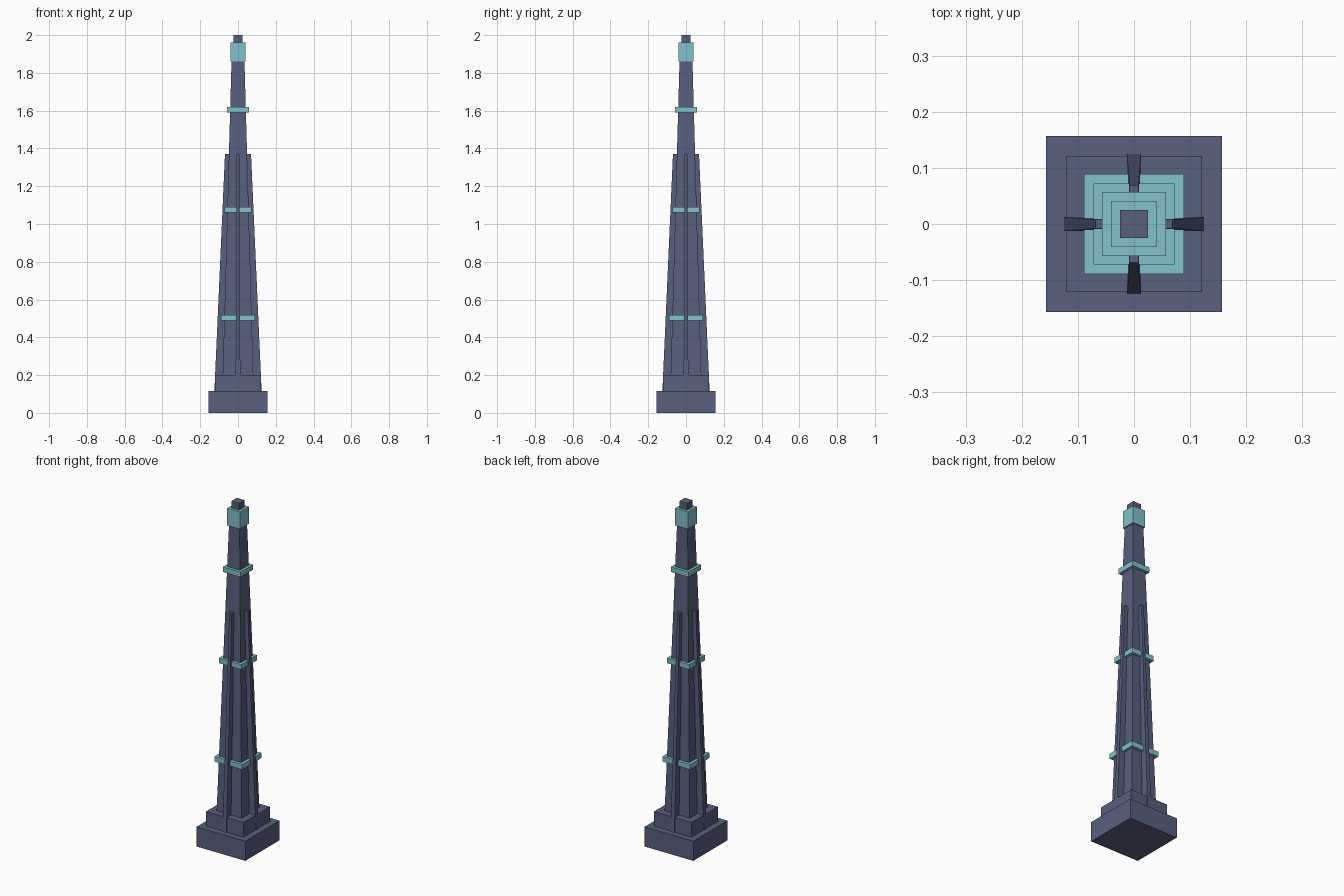
import bpy
import bmesh
from mathutils import Matrix

cube = bpy.data.objects.get("Cube")
if cube:
    bpy.data.objects.remove(cube)


def material(name, color):
    mat = bpy.data.materials.new(name)
    mat.use_nodes = True
    mat.diffuse_color = color
    mat.node_tree.nodes["Principled BSDF"].inputs["Base Color"].default_value = color
    return mat


slate = material("slate blue", (0.095, 0.115, 0.205, 1))
teal = material("pale teal", (0.223, 0.533, 0.597, 1))


def frustum(name, mat, z0, z1, bottom, top, angle=0):
    """Four-sided block; bottom and top are (x min, x max, half depth)."""
    bm = bmesh.new()
    rings = []
    for z, (x0, x1, y) in ((z0, bottom), (z1, top)):
        corners = ((x0, -y), (x1, -y), (x1, y), (x0, y))
        rings.append([bm.verts.new((a, b, z)) for a, b in corners])
    low, high = rings
    bm.faces.new(low[::-1])
    bm.faces.new(high)
    for i in range(4):
        j = (i + 1) % 4
        bm.faces.new((low[i], low[j], high[j], high[i]))
    bm.transform(Matrix.Rotation(angle, 4, "Z"))
    mesh = bpy.data.meshes.new(name)
    bm.to_mesh(mesh)
    bm.free()
    mesh.materials.append(mat)
    obj = bpy.data.objects.new(name, mesh)
    bpy.context.collection.objects.link(obj)


def block(name, mat, z0, z1, r0, r1=None):
    r1 = r0 if r1 is None else r1
    frustum(name, mat, z0, z1, (-r0, r0, r0), (-r1, r1, r1))


# Stepped base, tapered shaft and tip
block("base", slate, 0, 0.115, 0.157)
block("plinth", slate, 0.115, 0.2, 0.121)
block("shaft", slate, 0.2, 1.87, 0.081, 0.034)
block("tip", slate, 1.955, 2.0, 0.025)

# Teal bands and crown
block("lower_band", teal, 0.488, 0.518, 0.089)
block("middle_band", teal, 1.06, 1.09, 0.072)
block("upper_band", teal, 1.59, 1.62, 0.057)
block("crown", teal, 1.86, 1.96, 0.041)

# Four tapering buttress fins, one on each face
for i, side in enumerate(("left", "back", "right", "front")):
    frustum(side + "_fin", slate, 0.115, 1.37,
            (0.04, 0.125, 0.0125), (0.02, 0.069, 0.008), i * 1.5707963)
